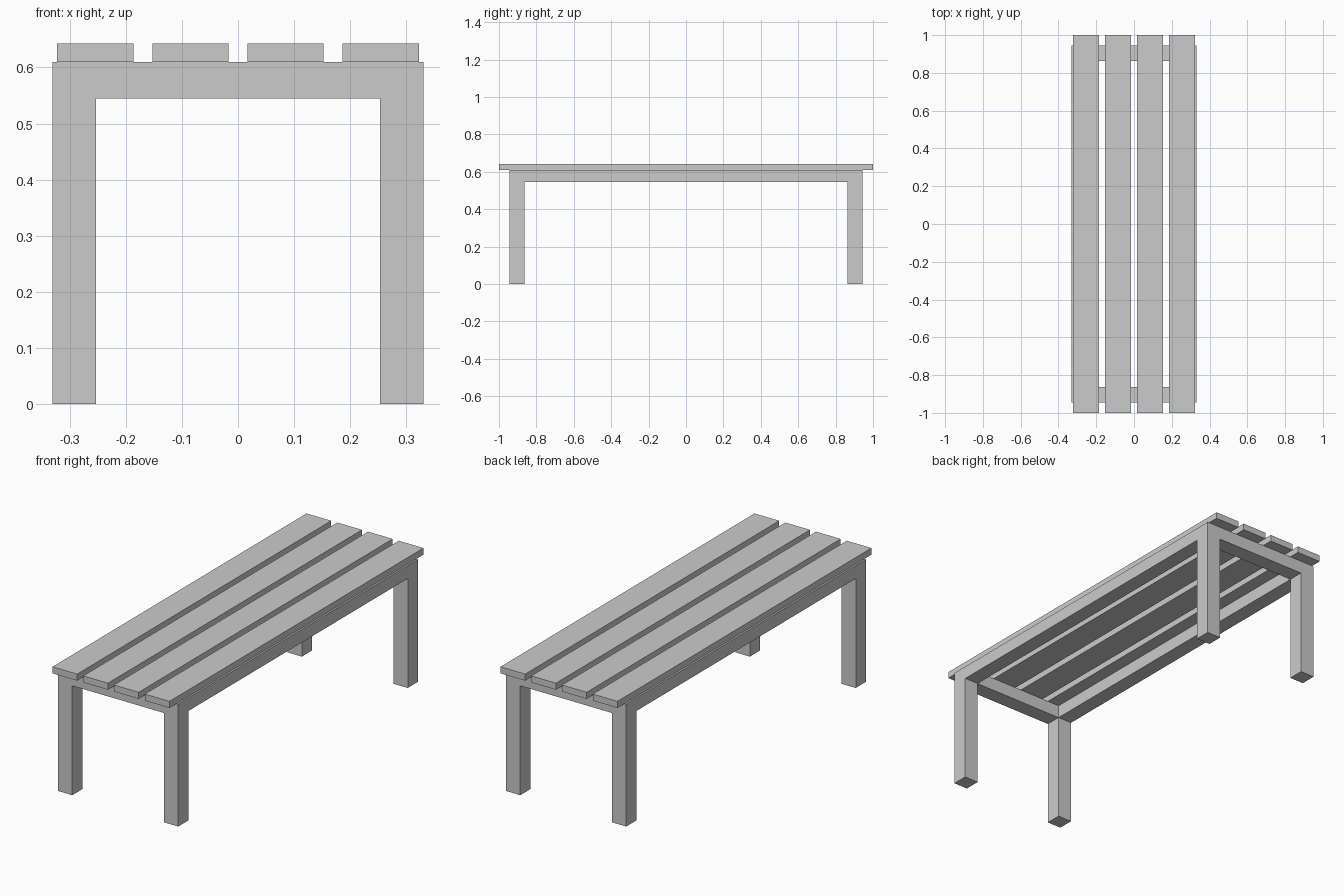
import bpy, bmesh

if "Cube" in bpy.data.objects:
    bpy.data.objects.remove(bpy.data.objects["Cube"])

LEG_X, LEG_Y = 0.331, 0.944      # outer frame half sizes
POST_X, POST_Y = 0.078, 0.08     # leg thickness
RAIL_Z, TOP_Z, SEAT_Z = 0.545, 0.61, 0.643


def add_object(name, bm):
    bmesh.ops.recalc_face_normals(bm, faces=bm.faces)
    mesh = bpy.data.meshes.new(name)
    bm.to_mesh(mesh)
    bm.free()
    obj = bpy.data.objects.new(name, mesh)
    bpy.context.collection.objects.link(obj)
    return obj


def extrude(bm, faces, dz):
    out = bmesh.ops.extrude_face_region(bm, geom=faces, use_keep_orig=False)
    verts = [g for g in out["geom"] if isinstance(g, bmesh.types.BMVert)]
    bmesh.ops.translate(bm, verts=verts, vec=(0, 0, dz))


# Frame: a rectangular ring of rails with a leg drawn down from each corner
xs = [-LEG_X, -LEG_X + POST_X, LEG_X - POST_X, LEG_X]
ys = [-LEG_Y, -LEG_Y + POST_Y, LEG_Y - POST_Y, LEG_Y]
bm = bmesh.new()
low, high = ([[bm.verts.new((x, y, z)) for y in ys] for x in xs]
             for z in (RAIL_Z, TOP_Z))
corners = []
for i in range(3):
    for j in range(3):
        if (i, j) == (1, 1):
            continue
        for g in (low, high):
            face = bm.faces.new((g[i][j], g[i + 1][j], g[i + 1][j + 1], g[i][j + 1]))
            if g is low and i != 1 and j != 1:
                corners.append(face)
# Rail sides
for e in [e for e in bm.edges if e.is_boundary and e.verts[0].co.z < TOP_Z - 0.01]:
    a, b = e.verts
    match = {v: h for lr, hr in zip(low, high) for v, h in zip(lr, hr)}
    bm.faces.new((a, b, match[b], match[a]))
for face in corners:
    bmesh.ops.recalc_face_normals(bm, faces=bm.faces)
    extrude(bm, [face], -RAIL_Z)
add_object("frame_with_legs", bm)

# Seat slats
for k in range(4):
    bm = bmesh.new()
    bmesh.ops.create_cube(bm, size=1)
    bmesh.ops.scale(bm, verts=bm.verts, vec=(0.136, 2.0, SEAT_Z - TOP_Z))
    slat = add_object(f"seat_slat_{k + 1}", bm)
    slat.location = ((k - 1.5) * 0.1695, 0, (SEAT_Z + TOP_Z) / 2)
